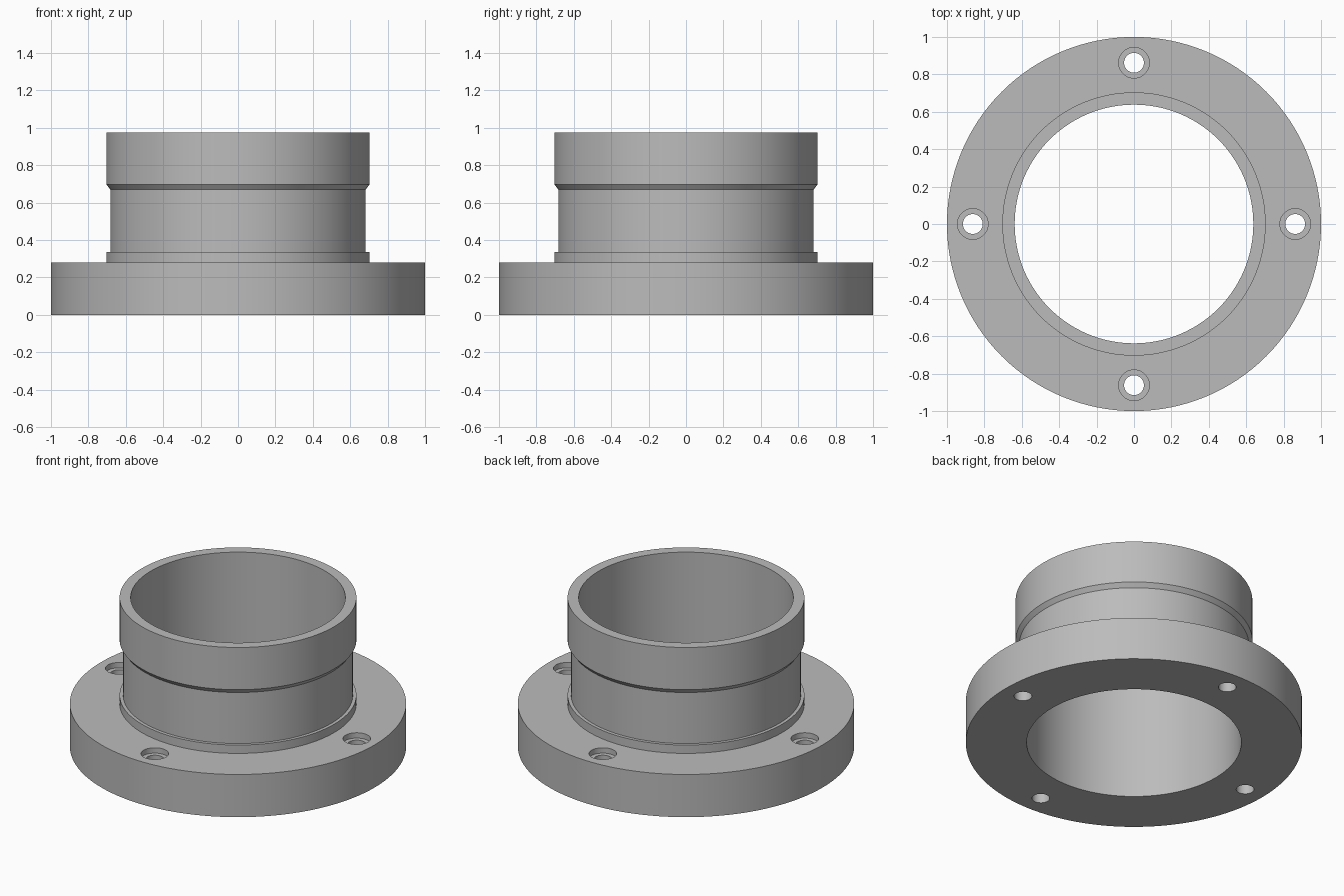
import bpy, bmesh, math

cube = bpy.data.objects.get("Cube")
if cube:
    bpy.data.objects.remove(cube, do_unlink=True)

SEGMENTS = 128
BORE = 0.638
FLANGE_TOP = 0.28

grey = bpy.data.materials.new("satin grey")
grey.use_nodes = True
colour = (0.5, 0.5, 0.5, 1)
grey.diffuse_color = colour
grey.node_tree.nodes["Principled BSDF"].inputs["Base Color"].default_value = colour


def lathe(name, profile, segments):
    """Spin a closed (radius, height) profile around z."""
    bm = bmesh.new()
    verts = [bm.verts.new((r, 0, z)) for r, z in profile]
    edges = [bm.edges.new((a, b)) for a, b in zip(verts, verts[1:] + verts[:1])]
    bmesh.ops.spin(bm, geom=verts + edges, cent=(0, 0, 0), axis=(0, 0, 1),
                   angle=math.tau, steps=segments, use_merge=True)
    bmesh.ops.remove_doubles(bm, verts=bm.verts, dist=1e-5)
    bmesh.ops.recalc_face_normals(bm, faces=bm.faces)
    mesh = bpy.data.meshes.new(name)
    bm.to_mesh(mesh)
    bm.free()
    mesh.materials.append(grey)
    obj = bpy.data.objects.new(name, mesh)
    bpy.context.collection.objects.link(obj)
    return obj


def cut_cylinder(target, radius, bottom, top, x, y):
    """Subtract an upright cylinder from the target."""
    bpy.ops.mesh.primitive_cylinder_add(vertices=48, radius=radius, depth=top - bottom,
                                        location=(x, y, (top + bottom) / 2))
    cutter = bpy.context.object
    cutter.name = "hole_cutter"
    cutter.hide_render = True
    cutter.data.materials.append(grey)
    bpy.context.view_layer.objects.active = target
    mod = target.modifiers.new("hole", "BOOLEAN")
    mod.operation = "DIFFERENCE"
    mod.solver = "EXACT"
    mod.object = cutter
    bpy.ops.object.modifier_apply(modifier=mod.name)
    bpy.data.objects.remove(cutter, do_unlink=True)


# Flange, collar, grooved neck and upper rim in one turned body
body = lathe("flanged_collar", [
    (BORE, 0), (1, 0), (1, FLANGE_TOP),
    (0.704, FLANGE_TOP), (0.704, 0.335),
    (0.683, 0.335), (0.683, 0.67),
    (0.704, 0.698), (0.704, 0.975), (BORE, 0.975)], SEGMENTS)

# Four counterbored bolt holes
for i in range(4):
    x = 0.862 * math.cos(i * math.pi / 2)
    y = 0.862 * math.sin(i * math.pi / 2)
    cut_cylinder(body, 0.082, FLANGE_TOP - 0.035, FLANGE_TOP + 0.1, x, y)
    cut_cylinder(body, 0.053, -0.1, FLANGE_TOP + 0.1, x, y)

bpy.ops.object.select_all(action="DESELECT")
body.select_set(True)
bpy.context.view_layer.objects.active = body
bpy.ops.object.shade_smooth_by_angle(angle=math.radians(25))
